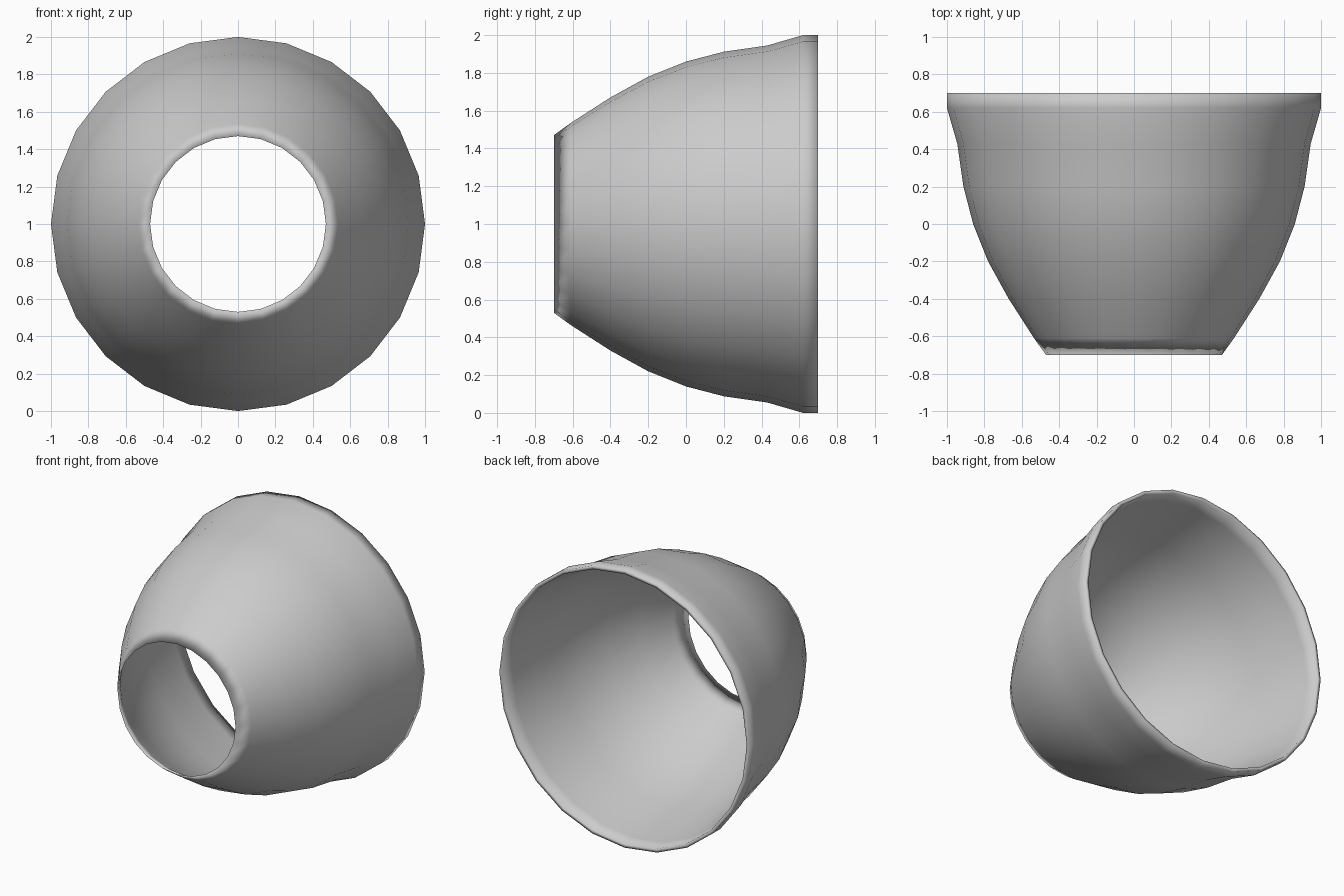
import bpy, bmesh
from math import cos, sin, tau

if "Cube" in bpy.data.objects:
    bpy.data.objects.remove(bpy.data.objects["Cube"])

SIDES = 24
# (radius, y) closed loop: outer wall front to back, rim, then inner wall back to front
PROFILE = [(0.47, -0.70), (0.535, -0.61), (0.67, -0.40), (0.78, -0.20),
           (0.86, 0.0), (0.912, 0.20), (0.945, 0.43), (1.0, 0.62), (1.0, 0.70),
           (0.975, 0.70), (0.965, 0.60), (0.93, 0.43), (0.892, 0.20),
           (0.84, 0.0), (0.76, -0.20), (0.65, -0.40), (0.52, -0.60)]


def lathe(name, profile, sides, centre_z):
    """Revolve a closed profile around the y axis."""
    bm = bmesh.new()
    rings = []
    for i in range(sides):
        a = tau * i / sides
        rings.append([bm.verts.new((r * cos(a), y, centre_z + r * sin(a)))
                      for r, y in profile])
    n = len(profile)
    for i in range(sides):
        a, b = rings[i], rings[(i + 1) % sides]
        for j in range(n):
            k = (j + 1) % n
            bm.faces.new((a[j], a[k], b[k], b[j])).smooth = True
    bmesh.ops.recalc_face_normals(bm, faces=bm.faces)
    mesh = bpy.data.meshes.new(name)
    bm.to_mesh(mesh)
    bm.free()
    obj = bpy.data.objects.new(name, mesh)
    bpy.context.collection.objects.link(obj)
    return obj


# Open-ended flared shell, small opening facing front
lathe("flared_shell", PROFILE, SIDES, 1.0)
